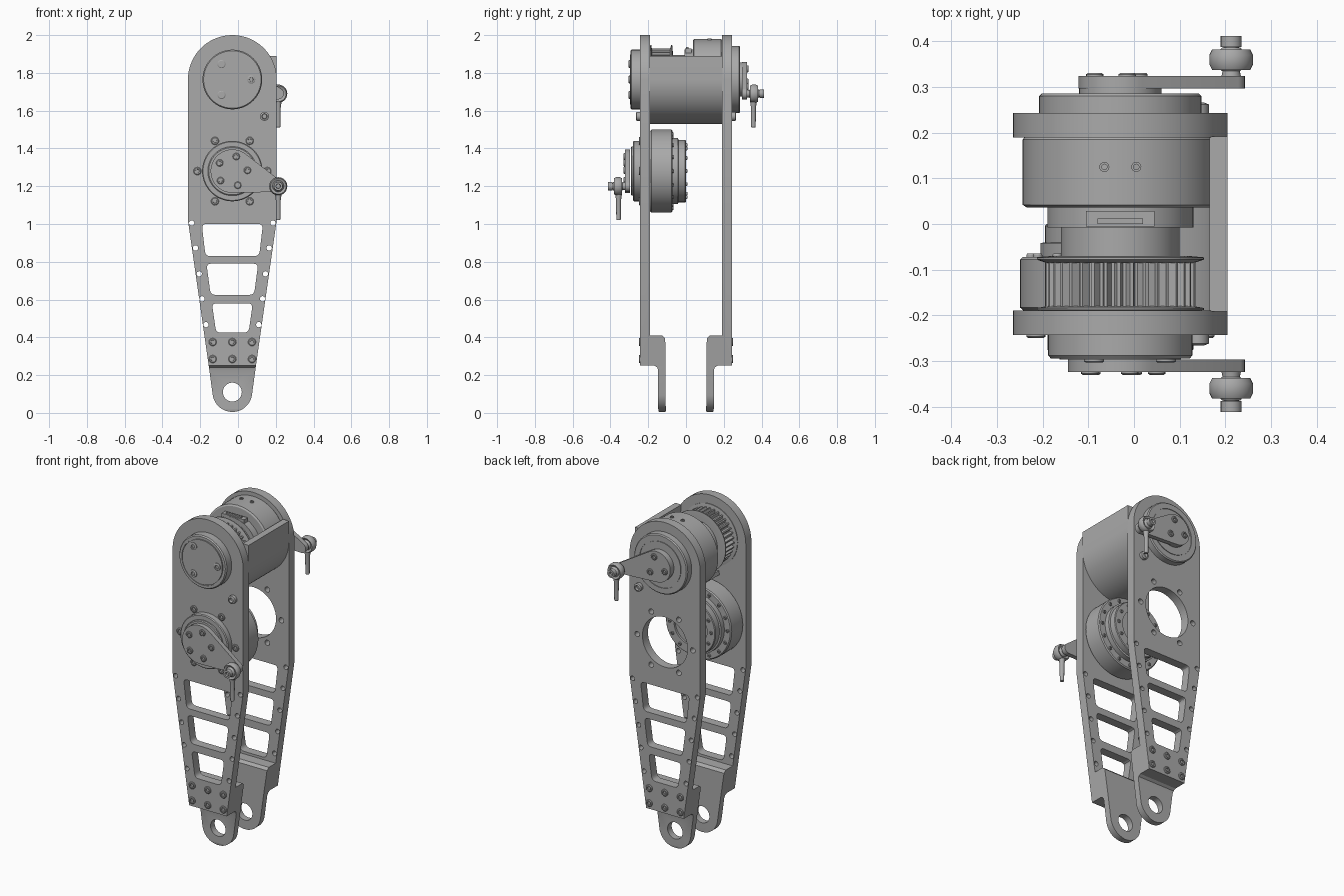
import bpy, bmesh, math
from mathutils import Vector
from mathutils.geometry import convex_hull_2d

if "Cube" in bpy.data.objects:
    bpy.data.objects.remove(bpy.data.objects["Cube"])

GREY = (0.4, 0.4, 0.4, 1)
metal = bpy.data.materials.new("machined_grey")
metal.use_nodes = True
metal.diffuse_color = GREY
metal.node_tree.nodes["Principled BSDF"].inputs["Base Color"].default_value = GREY

AXIS_X = -0.03                    # x of the leg's centre plane
HIP, KNEE, ANKLE = 1.765, 1.28, 0.11   # heights of the three joints
TIP_X = 0.243                     # arm tip, measured from the centre plane


def finish(name, bm):
    bmesh.ops.recalc_face_normals(bm, faces=bm.faces)
    mesh = bpy.data.meshes.new(name)
    bm.to_mesh(mesh)
    bm.free()
    mesh.materials.append(metal)
    ob = bpy.data.objects.new(name, mesh)
    bpy.context.collection.objects.link(ob)
    return ob


def loft(bm, rings, closed=False):
    """Skin a list of point rings, capping the ends unless closed."""
    vs = [[bm.verts.new(p) for p in ring] for ring in rings]
    n = len(vs[0])
    pairs = list(zip(vs, vs[1:])) + ([(vs[-1], vs[0])] if closed else [])
    for a, b in pairs:
        for i in range(n):
            j = (i + 1) % n
            bm.faces.new((a[i], a[j], b[j], b[i]))
    if not closed:
        bm.faces.new(vs[0])
        bm.faces.new(vs[-1])


def add_prism(bm, pts, y0, y1):
    loft(bm, [[(x + AXIS_X, y, z) for x, z in pts] for y in (y0, y1)])


def prism(name, pts, y0, y1):
    bm = bmesh.new()
    add_prism(bm, pts, y0, y1)
    return finish(name, bm)


def circle(x, z, r, n=48, a0=0, a1=360):
    full = a1 - a0 == 360
    steps = n if full else n - 1
    angles = [math.radians(a0 + (a1 - a0) * i / steps) for i in range(n)]
    return [(x + r * math.cos(a), z + r * math.sin(a)) for a in angles]


def lathe(name, x, z, profile, n=64, closed=False):
    """Turn (radius, y) points round an axis along y."""
    bm = bmesh.new()
    loft(bm, [[(px + AXIS_X, y, pz) for px, pz in circle(x, z, r, n)]
              for r, y in profile], closed)
    return finish(name, bm)


def rounded(pts, r, n=5):
    """Round each corner of a polygon with a short curve."""
    out = []
    for i, p in enumerate(pts):
        p, a, b = Vector(p), Vector(pts[i - 1]), Vector(pts[(i + 1) % len(pts)])
        a, b = p + (a - p).normalized() * r, p + (b - p).normalized() * r
        for k in range(n):
            t = k / (n - 1)
            out.append(tuple(a * (1 - t) ** 2 + p * 2 * t * (1 - t) + b * t * t))
    return out


def boolean(ob, cutter, operation):
    mod = ob.modifiers.new("cut", "BOOLEAN")
    mod.operation, mod.solver, mod.object = operation, "EXACT", cutter
    deps = bpy.context.evaluated_depsgraph_get()
    mesh = bpy.data.meshes.new_from_object(ob.evaluated_get(deps))
    ob.modifiers.clear()
    ob.data = mesh
    bpy.data.objects.remove(cutter)


def bolt(name, x, z, y, s, r=0.021):
    """Socket-head bolt standing on a face at y, pointing along s."""
    lathe(name, x, z, [(r, y - s * 0.01), (r, y + s * 0.004), (r * .8, y + s * 0.007),
                       (r * .5, y + s * 0.007), (r * .45, y - s * 0.006)], 16)


# Side plates with the inward foot bracket
outline = (circle(0, HIP, 0.235, 40, 0, 180) + [(-0.235, 1.02), (-0.125, 0.25)]
           + circle(0, ANKLE, 0.105, 24, 188, 352) + [(0.125, 0.25), (0.235, 1.02)])
side = [(0.243, 2.1), (0.19, 2.1), (0.19, 0.41), (0.125, 0.41), (0.11, 0.395),
        (0.107, 0.01), (0.112, -0.01), (0.14, -0.01), (0.147, 0.02),
        (0.147, 0.225), (0.152, 0.24), (0.167, 0.25), (0.243, 0.25)]
windows = [(1.0, 0.83, 0.162, 0.142), (0.79, 0.625, 0.137, 0.115), (0.58, 0.425, 0.108, 0.086)]
edge_holes = [(0.215, 1.005), (0.195, 0.873), (0.175, 0.736), (0.16, 0.604), (0.14, 0.467)]
knee_bolts = [(sx * 0.092, KNEE + sz * 0.16) for sx in (-1, 1) for sz in (-1, 1)]
knee_bolts += [(-0.185, KNEE), (0.185, KNEE)]

for s, end in ((-1, "front"), (1, "back")):
    plate = prism(end + "_side_plate", outline, s * 0.08, s * 0.3)
    bm = bmesh.new()
    loft(bm, [[(x, s * y, z) for y, z in side] for x in (-0.5, 0.5)])
    boolean(plate, finish("side_cutter", bm), "INTERSECT")
    bm = bmesh.new()
    holes = [rounded([(-a, t), (a, t), (b, u), (-b, u)], 0.025) for t, u, a, b in windows]
    holes += [circle(0, ANKLE, 0.05), circle(0, KNEE, 0.15)]
    holes += [circle(m * x, z, 0.014, 16) for x, z in edge_holes for m in (-1, 1)]
    if s > 0:
        holes += [circle(x, z, 0.016, 16) for x, z in knee_bolts]
    for pts in holes:
        add_prism(bm, pts, s * 0.05, s * 0.35)
    boolean(plate, finish("hole_cutter", bm), "DIFFERENCE")
    # Bolts holding the bracket, cover and knee drive
    for x in (-0.104, 0, 0.104):
        for z in (0.285, 0.375):
            bolt(end + "_bracket_bolt", x, z, s * 0.243, s)
    lathe(end + "_cover_bolt", 0.17, 1.57, [(0.024, s * 0.235), (0.024, s * 0.262),
                                            (0.014, s * 0.266), (0.012, s * 0.25)], 16)
for x, z in knee_bolts:
    bolt("knee_plate_bolt", x, z, -0.243, -1)

# Curved cover that joins the plates on the left side
cover = ([(0.235, 1.89)] + circle(0, HIP, 0.235, 28, 0, -105)
         + circle(0, HIP, 0.212, 28, -105, 0) + [(0.195, 1.87), (0.195, 1.89)])
prism("curved_cover", cover, -0.192, 0.192)

# Hip drive: end cap, pulley, gear housing and output disc
lathe("hip_end_cap", 0, HIP, [(0.158, -0.24), (0.158, -0.288), (0.152, -0.295), (0.137, -0.295),
                              (0.137, -0.29), (0.133, -0.29), (0.133, -0.297)])
for a in (0, 125, 235):
    bolt("end_cap_bolt", 0.1 * math.cos(math.radians(a)), HIP + 0.1 * math.sin(math.radians(a)),
         -0.297, -1, 0.022)
TEETH = 36
teeth = []
for i in range(TEETH * 4):
    r = 0.165 if i % 4 < 2 else 0.147
    a = math.tau * i / (TEETH * 4)
    teeth.append((r * math.cos(a), HIP + r * math.sin(a)))
prism("hip_pulley", teeth, -0.182, -0.078)
lathe("pulley_inner_flange", 0, HIP, [(0.16, -0.086), (0.183, -0.078), (0.183, -0.073), (0.15, -0.07)])
lathe("pulley_outer_flange", 0, HIP, [(0.16, -0.195), (0.183, -0.188), (0.183, -0.184), (0.16, -0.18)])
lathe("hip_hub", 0, HIP, [(0.13, -0.075), (0.13, -0.008), (0.16, -0.008), (0.16, 0.04)])
prism("sensor_block", [(-0.075, 1.86), (0.075, 1.86), (0.075, 1.93), (-0.075, 1.93)], -0.006, 0.028)
prism("sensor_strip", [(-0.05, 1.9), (0.05, 1.9), (0.05, 1.938), (-0.05, 1.938)], 0.0, 0.012)
lathe("hip_gear_housing", 0, HIP, [(0.205, 0.036), (0.214, 0.042), (0.214, 0.185), (0.207, 0.195)])
for x in (-0.035, 0.035):     # radial screws on top of the housing
    bm = bmesh.new()
    loft(bm, [[(px + AXIS_X, py, z) for px, py in circle(x, 0.125, r, 16)]
              for r, z in ((0.011, 1.96), (0.011, 1.982), (0.006, 1.982), (0.006, 1.975))])
    finish("housing_screw", bm)
lathe("hip_output_disc", 0, HIP, [(0.178, 0.24), (0.178, 0.28), (0.172, 0.286), (0.14, 0.286),
                                  (0.14, 0.282), (0.135, 0.282), (0.135, 0.286), (0.09, 0.286), (0.09, 0.302)])

# Knee drive: stepped housing inside, output discs outside
lathe("knee_drive", 0, KNEE, [(0.125, -0.292), (0.13, -0.288), (0.13, -0.28), (0.155, -0.28), (0.16, -0.275),
                              (0.16, -0.243), (0.149, -0.243), (0.149, -0.19), (0.212, -0.19),
                              (0.22, -0.183), (0.22, -0.078), (0.214, -0.072), (0.175, -0.072),
                              (0.175, -0.042), (0.165, -0.04), (0.165, -0.004), (0.161, 0.0),
                              (0.11, 0.0), (0.11, -0.012)])
for x, z in circle(0, KNEE, 0.196, 16):
    bolt("knee_housing_screw", x, z, -0.072, 1, 0.01)
for x, z in circle(0, KNEE, 0.138, 12):
    bolt("knee_cap_screw", x, z, 0.0, 1, 0.01)


# Output arms with their ball-joint rod ends
def arm(end, z, r, tip_z, s, count, bolt_r):
    pts = circle(0, z, r, 48) + circle(TIP_X, tip_z, 0.03, 24)
    hull = [pts[i] for i in convex_hull_2d([Vector(p) for p in pts])]
    prism(end + "_output_arm", hull, s * 0.297, s * 0.324)
    for x, bz in circle(0, z, bolt_r, count, 75, 435):
        bolt(end + "_arm_bolt", x, bz, s * 0.324, s, 0.019)
    lathe(end + "_joint_pin", TIP_X, tip_z, [(0.022, s * 0.32), (0.017, s * 0.345), (0.017, s * 0.388),
                                             (0.023, s * 0.388), (0.023, s * 0.412), (0.012, s * 0.412),
                                             (0.011, s * 0.4)], 24)
    ring = [(0.03, 0.345), (0.042, 0.338), (0.048, 0.35), (0.048, 0.37), (0.042, 0.382), (0.03, 0.376)]
    lathe(end + "_rod_end_ring", TIP_X, tip_z, [(q, s * y) for q, y in ring], 32, True)
    ball = [(0.02, 0.335), (0.029, 0.345), (0.033, 0.36), (0.029, 0.375), (0.02, 0.387)]
    lathe(end + "_joint_ball", TIP_X, tip_z, [(q, s * y) for q, y in ball], 32)
    bm = bmesh.new()
    loft(bm, [[(TIP_X + AXIS_X + px, s * 0.357 + py, tip_z - d) for px, py in circle(0, 0, q, 20)]
              for q, d in ((0.018, 0.04), (0.013, 0.075), (0.012, 0.175), (0.009, 0.18))])
    finish(end + "_rod_end_shank", bm)


arm("knee", KNEE, 0.115, 1.2, -1, 5, 0.08)
arm("hip", HIP, 0.092, 1.69, 1, 3, 0.058)

# Smooth the turned surfaces and keep machined edges crisp
bpy.ops.object.select_all(action="DESELECT")
for ob in bpy.context.collection.objects:
    if ob.type == "MESH":
        ob.select_set(True)
        bpy.context.view_layer.objects.active = ob
bpy.ops.object.shade_smooth_by_angle(angle=math.radians(30))
